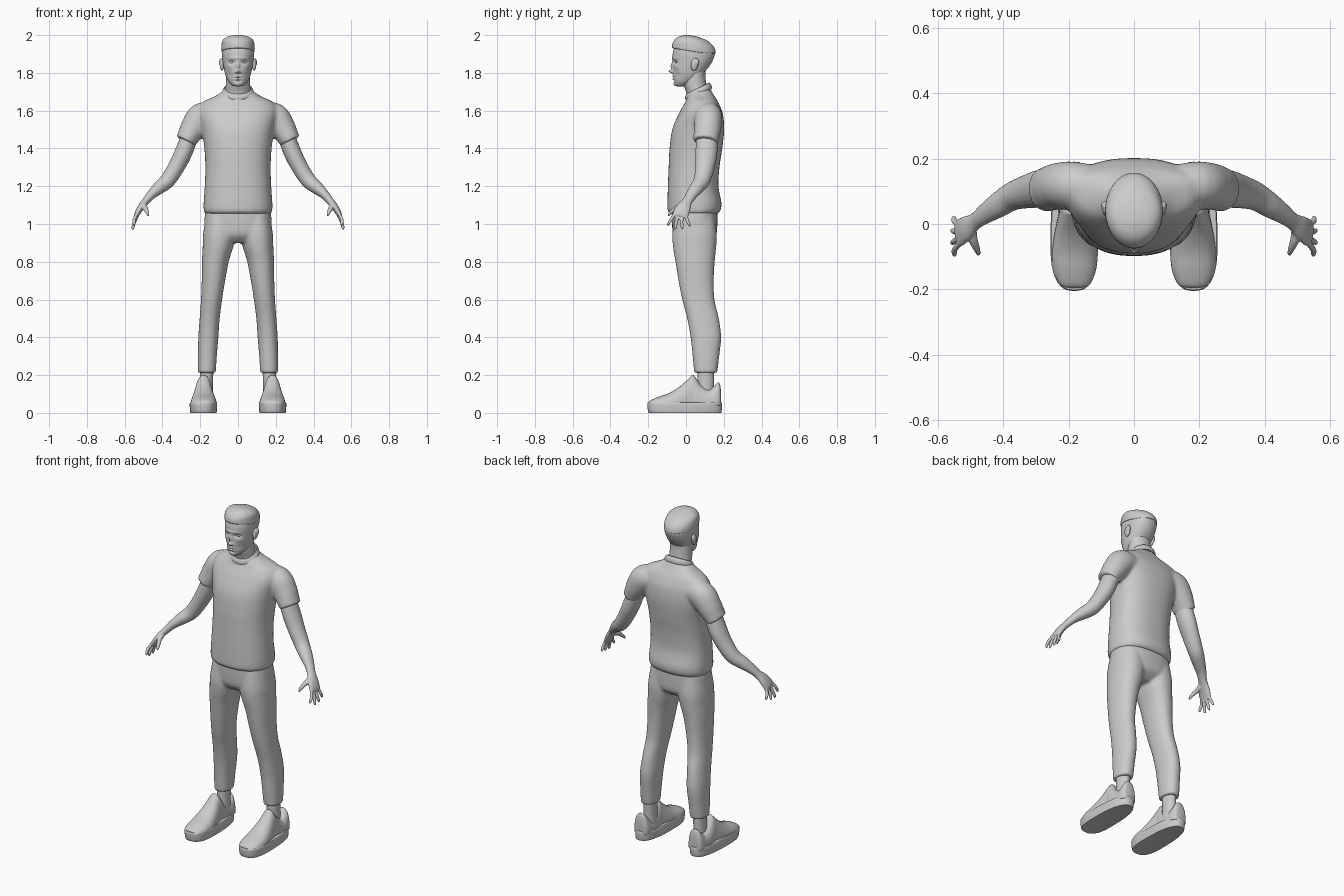
import bpy, bmesh, math
from mathutils import Vector, Matrix

grey = bpy.data.materials.new("plain grey")
grey.diffuse_color = (0.6, 0.6, 0.6, 1)


def dense(rows, k):
    """Catmull-Rom interpolation of rows of numbers."""
    out = []
    for i in range(len(rows) - 1):
        a, b, c, d = rows[max(i - 1, 0)], rows[i], rows[i + 1], rows[min(i + 2, len(rows) - 1)]
        for s in range(k):
            t = s / k
            out.append([q + 0.5 * t * (r - p + t * (2 * p - 5 * q + 4 * r - w + t * (3 * (q - r) + w - p)))
                        for p, q, r, w in zip(a, b, c, d)])
    return out + [list(rows[-1])]


def ring(c, u, front, back, power=2, n=32):
    """Rounded loop with separate front and back half-axes."""
    pts = []
    for i in range(n):
        a = 2 * math.pi * i / n
        cs, sn = (math.copysign(abs(f) ** (2 / power), f) for f in (math.cos(a), math.sin(a)))
        pts.append(Vector(c) + Vector(u) * cs + (Vector(back) * sn if sn > 0 else Vector(front) * -sn))
    return pts


def skin(bm, loops, both=False):
    """Closed surface through loops, optionally repeated on the other side."""
    for s in (1, -1) if both else (1,):
        vs = [[bm.verts.new((p.x * s, p.y, p.z)) for p in l] for l in loops]
        for a, b in zip(vs, vs[1:]):
            for i in range(len(a)):
                j = (i + 1) % len(a)
                bm.faces.new((a[i], a[j], b[j], b[i]))
        bm.faces.new(vs[0][::-1])
        bm.faces.new(vs[-1])


def column(bm, rows, power=2, both=False, k=6, n=32):
    """Upright body; rows are z, x centre, half width, front y, widest y, back y."""
    skin(bm, [ring((x, yc, z), (h, 0, 0), (0, yf - yc, 0), (0, yb - yc, 0), power, n)
              for z, x, h, yf, yc, yb in dense(rows, k)], both)


def tube(bm, rows, both=True, k=5, n=20):
    """Limb on the x side; rows are x, y, z, thickness, width (width lies along y)."""
    d = dense(rows, k)
    loops = []
    for i, (x, y, z, t, w) in enumerate(d):
        tan = (Vector(d[min(i + 1, len(d) - 1)][:3]) - Vector(d[max(i - 1, 0)][:3])).normalized()
        v = Vector((0, 1, 0)) - tan * tan.y
        v.normalize()
        loops.append(ring((x, y, z), v.cross(tan) * t, v * -w, v * w, 2, n))
    skin(bm, loops, both)


def ball(bm, c, size, tilt=0):
    m = Matrix.Translation(c) @ Matrix.Rotation(tilt, 4, 'X') @ Matrix.Diagonal((*size, 1))
    bmesh.ops.create_uvsphere(bm, u_segments=20, v_segments=14, radius=1, matrix=m)


def finish(bm, name, voxel=0, smooth=0, angle=40):
    bmesh.ops.recalc_face_normals(bm, faces=bm.faces)
    me = bpy.data.meshes.new(name)
    bm.to_mesh(me)
    bm.free()
    me.materials.append(grey)
    for p in me.polygons:
        p.use_smooth = True
    me.set_sharp_from_angle(angle=math.radians(angle))
    ob = bpy.data.objects.new(name, me)
    bpy.context.collection.objects.link(ob)
    if voxel:
        r = ob.modifiers.new("merge", 'REMESH')
        r.mode, r.voxel_size, r.use_smooth_shade = 'VOXEL', voxel, True
    if smooth:
        s = ob.modifiers.new("soften", 'SMOOTH')
        s.factor, s.iterations = 0.5, smooth
    return ob


# Shirt: torso and sleeves merged
bm = bmesh.new()
column(bm, [(1.055, 0, .174, -.085, .05, .168), (1.07, 0, .181, -.097, .05, .182),
            (1.11, 0, .182, -.098, .05, .188), (1.2, 0, .176, -.096, .05, .172),
            (1.3, 0, .173, -.092, .06, .177), (1.4, 0, .178, -.087, .07, .192),
            (1.5, 0, .193, -.073, .09, .202), (1.58, 0, .21, -.04, .1, .196),
            (1.625, 0, .203, -.016, .11, .18), (1.65, 0, .18, -.002, .11, .168),
            (1.675, 0, .125, .006, .1, .152), (1.70, 0, .085, .018, .08, .137),
            (1.715, 0, .07, .03, .08, .13)], 2.35, n=48)
tube(bm, [(.12, .115, 1.58, .06, .065), (.19, .118, 1.565, .078, .074), (.235, .115, 1.51, .07, .072),
          (.262, .108, 1.465, .06, .069), (.278, .104, 1.437, .056, .067)])
finish(bm, "shirt", .008, 9)

# Collar: tilted band, low in front
bm = bmesh.new()
loops = []
for i in range(48):
    a = 2 * math.pi * i / 48
    d = Vector((math.cos(a), math.sin(a), 0))
    c = Vector((.075 * d.x, .066 + .062 * d.y, 1.703 + .028 * d.y))
    loops.append([c + d * .008 * math.cos(b) + Vector((-d.x * .3, -d.y * .3, 1)) * .018 * math.sin(b)
                  for b in (math.pi * j / 5 for j in range(10))])
skin(bm, loops + [loops[0]])
bmesh.ops.remove_doubles(bm, verts=bm.verts, dist=1e-5)
bmesh.ops.delete(bm, geom=[f for f in bm.faces if len(f.verts) > 4], context='FACES_ONLY')
finish(bm, "collar")

# Trousers: hips and legs merged
bm = bmesh.new()
column(bm, [(1.08, 0, .172, -.075, .05, .165), (1.0, 0, .178, -.074, .05, .166),
            (.94, 0, .165, -.066, .05, .158), (.9, 0, .09, -.03, .05, .11)], 2.4, n=48)
column(bm, [(1.05, .09, .08, -.06, .05, .15), (.95, .098, .086, -.072, .05, .163),
            (.88, .106, .081, -.069, .05, .16), (.8, .12, .071, -.056, .05, .152),
            (.7, .13, .062, -.04, .05, .147), (.6, .14, .056, -.02, .06, .151),
            (.5, .15, .053, .006, .08, .174), (.4, .157, .053, .024, .1, .186),
            (.3, .162, .05, .035, .1, .176), (.212, .165, .047, .043, .1, .166)], 2.2, True)
finish(bm, "trousers", .008, 6)

# Arms with hands
bm = bmesh.new()
tube(bm, [(.25, .11, 1.48, .045, .055), (.288, .108, 1.38, .047, .058), (.325, .1, 1.305, .044, .052),
          (.372, .085, 1.232, .041, .044), (.42, .055, 1.19, .034, .038), (.458, .03, 1.156, .025, .031),
          (.487, .008, 1.122, .02, .027), (.513, -.012, 1.09, .018, .038), (.532, -.026, 1.058, .015, .043),
          (.54, -.032, 1.04, .011, .04)])
for base, tip in (((-.057, 1.06), (.55, -.093, .99)), ((-.041, 1.048), (.556, -.057, .969)),
                  ((-.02, 1.045), (.556, -.02, .972)), ((.0, 1.055), (.552, .018, .985))):
    y, z = base
    tx, ty, tz = tip
    tube(bm, [(.532, y, z, .009, .009), (.549, (y + ty) / 2 - .003, (z + tz) / 2, .0095, .0095),
              (tx, ty, tz + .01, .008, .008), (tx - .001, ty, tz, .004, .004)], n=12)
tube(bm, [(.497, -.015, 1.1, .015, .015), (.492, -.05, 1.085, .014, .014),
          (.481, -.078, 1.063, .0105, .0105), (.475, -.095, 1.043, .006, .006)], n=12)
finish(bm, "arms", .0045, 4)

# Neck
bm = bmesh.new()
column(bm, [(1.65, 0, .076, .012, .07, .13), (1.7, 0, .068, .0, .06, .12), (1.74, 0, .064, -.015, .05, .108),
            (1.8, 0, .063, -.025, .05, .102), (1.84, 0, .06, -.02, .05, .11)])
finish(bm, "neck")

# Head: smooth skull with soft sculpted features
bm = bmesh.new()
column(bm, [(1.729, 0, .012, -.048, -.035, -.01), (1.734, 0, .03, -.06, -.02, .01), (1.755, 0, .051, -.064, .0, .05),
            (1.79, 0, .067, -.068, .02, .085), (1.83, 0, .076, -.069, .03, .12), (1.87, 0, .082, -.071, .04, .143),
            (1.91, 0, .084, -.069, .04, .152), (1.95, 0, .078, -.055, .04, .125), (1.975, 0, .05, -.03, .03, .08)],
       2.15, k=12, n=128)
bumps = [(0, 1.808, .010, .009, -.022), (0, 1.835, .008, .02, -.012), (0, 1.781, .017, .004, -.006),
         (0, 1.767, .015, .004, -.006), (0, 1.774, .019, .0018, .004), (0, 1.757, .016, .004, .004),
         (0, 1.742, .018, .009, -.004), (0, 1.879, .05, .007, -.004)]
for s in (1, -1):
    bumps += [(s * .034, 1.857, .016, .009, .013), (s * .013, 1.804, .005, .006, -.009),
              (s * .048, 1.832, .014, .012, -.004), (s * .045, 1.79, .014, .016, .005)]
for v in bm.verts:
    if v.co.y < .02:
        v.co.y += sum(d * math.exp(-((v.co.x - x) / sx) ** 2 - ((v.co.z - z) / sz) ** 2) for x, z, sx, sz, d in bumps)
finish(bm, "head", angle=80)

# Eyes and ears
bm = bmesh.new()
for s in (1, -1):
    ball(bm, (s * .034, -.043, 1.857), (.014, .013, .009))
finish(bm, "eyes")
bm = bmesh.new()
for s in (1, -1):
    ball(bm, (s * .085, .045, 1.845), (.012, .02, .034), -.15)
    ball(bm, (s * .089, .055, 1.855), (.012, .014, .022), -.15)
finish(bm, "ears", .003, 2)

# Hair cap, lower at the back
bm = bmesh.new()
column(bm, [(1.918, 0, .082, -.066, .04, .148), (1.922, 0, .088, -.074, .04, .157), (1.945, 0, .088, -.073, .04, .148),
            (1.968, 0, .083, -.065, .03, .118), (1.985, 0, .068, -.05, .02, .08), (1.995, 0, .045, -.03, .01, .045),
            (2.0, 0, .012, -.005, .005, .015)], n=48)
for v in bm.verts:
    w = max(0, min(1, (1.97 - v.co.z) / .05))
    v.co.z += w * (.012 - .16 * max(0, v.co.y + .07) if v.co.y < .1 else -.0152)
finish(bm, "hair", angle=50)

# Ankles
bm = bmesh.new()
column(bm, [(.08, .168, .036, .055, .1, .15), (.15, .167, .034, .06, .1, .148), (.24, .165, .036, .06, .1, .15)],
       both=True)
finish(bm, "ankles")

# Shoe uppers, swept from toe to heel
bm = bmesh.new()
rows = [(-.196, .025, .055), (-.185, .047, .068), (-.14, .066, .087), (-.085, .069, .107), (-.03, .062, .142),
        (.015, .053, .183), (.034, .049, .2), (.05, .05, .188), (.08, .052, .148), (.12, .052, .122),
        (.15, .05, .142), (.17, .045, .161), (.18, .038, .15), (.185, .03, .12)]
skin(bm, [ring((.182, y, .045), (h, 0, 0), (0, 0, -.01), (0, 0, t - .045), 2.3)
          for y, h, t in dense(rows, 4)], True)
finish(bm, "shoe_uppers", angle=60)

# Shoe soles
bm = bmesh.new()
column(bm, [(0, .183, .066, -.19, -.06, .183), (.004, .183, .07, -.2, -.06, .188),
            (.045, .183, .073, -.205, -.06, .191), (.055, .183, .07, -.202, -.06, .187)], 2.6, True, k=3, n=48)
finish(bm, "shoe_soles", angle=35)
